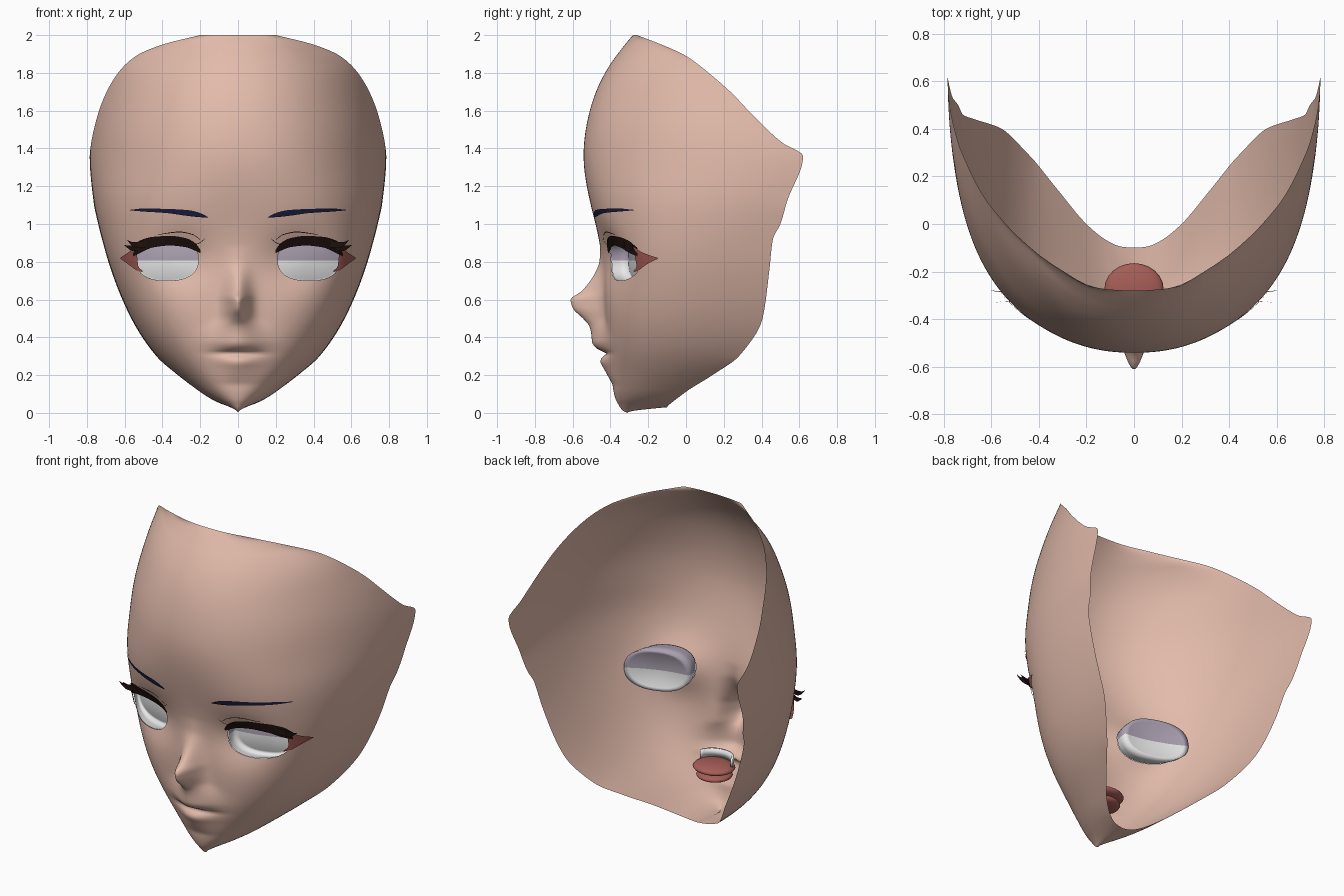
import bpy, bmesh, math
from mathutils import Vector
from mathutils.bvhtree import BVHTree

if "Cube" in bpy.data.objects:
    bpy.data.objects.remove(bpy.data.objects["Cube"])


def material(name, rgb):
    m = bpy.data.materials.new(name)
    m.diffuse_color = (*rgb, 1)
    m.use_nodes = True
    m.node_tree.nodes["Principled BSDF"].inputs["Base Color"].default_value = m.diffuse_color
    return m


SKIN = material("skin", (0.76, 0.495, 0.405))
WHITE = material("eye white", (0.80, 0.80, 0.80))
SHADE = material("eye lavender", (0.40, 0.35, 0.43))
LASH = material("lash brown black", (0.012, 0.005, 0.004))
BROW = material("brow navy", (0.012, 0.012, 0.05))
RED = material("soft red", (0.38, 0.11, 0.095))

# Face sections: height, front y, rim x, rim y, roundness exponent
SECTIONS = [
    (0.00, -.310, .000, -.100, 2.0), (0.01, -.337, .045, -.097, 2.05),
    (0.03, -.362, .085, -.085, 2.1), (0.10, -.385, .185, -.015, 2.25),
    (0.20, -.392, .318, .140, 2.45), (0.30, -.408, .432, .280, 2.7),
    (0.50, -.428, .565, .405, 3.0), (0.75, -.443, .670, .440, 2.95),
    (0.92, -.460, .720, .460, 2.8), (1.00, -.478, .740, .500, 2.7),
    (1.12, -.510, .765, .535, 2.55), (1.36, -.546, .785, .620, 2.22),
    (1.43, -.542, .777, .510, 2.2), (1.58, -.517, .742, .350, 2.15),
    (1.69, -.484, .700, .245, 2.1), (1.80, -.434, .635, .120, 2.1),
    (1.89, -.375, .540, .000, 2.0), (1.95, -.325, .400, -.130, 2.0),
    (2.00, -.280, .200, -.260, 2.0)]
# Nose and lips: height, forward push, half width
FEATURES = [
    (0.15, 0, .10), (0.23, .035, .10), (0.27, .050, .105), (0.295, .038, .11),
    (0.315, .010, .115), (0.335, .054, .115), (0.375, .081, .12),
    (0.42, .081, .11), (0.46, .088, .09), (0.50, .118, .068),
    (0.555, .168, .06), (0.60, .178, .058), (0.64, .122, .06),
    (0.69, .075, .06), (0.75, .035, .06), (0.80, .013, .06), (0.88, 0, .06)]


def curve(keys, t):
    """Smooth monotone interpolation of key rows by their first value."""
    t = min(max(t, keys[0][0]), keys[-1][0])
    i = max(k for k in range(len(keys) - 1) if keys[k][0] <= t)
    h = keys[i + 1][0] - keys[i][0]
    u = (t - keys[i][0]) / h
    out = []
    for c in range(1, len(keys[0])):
        def slope(k):
            k = min(max(k, 0), len(keys) - 2)
            return (keys[k + 1][c] - keys[k][c]) / (keys[k + 1][0] - keys[k][0])

        def tangent(a, b):
            return 2 * a * b / (a + b) if a * b > 0 else 0
        s = slope(i)
        m0 = tangent(slope(i - 1), s) if i else s
        m1 = tangent(s, slope(i + 1))
        p0, p1 = keys[i][c], keys[i + 1][c]
        out.append(p0 * (1 + 2 * u) * (1 - u) ** 2 + m0 * h * u * (1 - u) ** 2
                   + p1 * u * u * (3 - 2 * u) - m1 * h * u * u * (1 - u))
    return out


def relief(x, z):
    d, w = curve(FEATURES, z)
    socket = .06 * math.exp(-((abs(x) - .31) / .17) ** 2 - ((z - .81) / .14) ** 2)
    return socket - d * math.exp(-(x / w) ** 2)


# Eye opening outline
EX, EZ, RX, RZ, EN = .375, .812, .165, .112, 2.4


def eye_radius(x, z):
    return (abs((x - EX) / RX) ** EN + abs((z - EZ) / RZ) ** EN) ** (1 / EN)


def finish(name, bm, mats, mirror=True):
    me = bpy.data.meshes.new(name)
    bm.to_mesh(me)
    bm.free()
    ob = bpy.data.objects.new(name, me)
    bpy.context.collection.objects.link(ob)
    for m in mats:
        me.materials.append(m)
    for p in me.polygons:
        p.use_smooth = True
    if mirror:
        mod = ob.modifiers.new("mirror", 'MIRROR')
        mod.merge_threshold = .0005
    return ob


def grid_faces(bm, rows):
    for a, b in zip(rows, rows[1:]):
        for j in range(len(a) - 1):
            bm.faces.new((a[j], a[j + 1], b[j + 1], b[j]))


# Face shell: half sections from the centre line to the rim, then mirrored
bm = bmesh.new()
ROWS, COLS = 140, 66
pts = []
for i in range(ROWS + 1):
    z = 2 * (i / ROWS) ** 1.15
    yc, a, yr, n = curve(SECTIONS, z)
    end = math.radians(90 - 40 * max(0, (z - 1.36) / .64))

    def arc(p):
        s, c = math.sin(p), max(math.cos(p), 0)
        r = (s ** n + c ** n) ** (-1 / n)
        return r * s, 1 - r * c
    mx, my = arc(end)
    lift = .03 * max(0, 1 - z / .12) ** 2
    row = []
    for j in range(COLS + 1):
        s = (j / COLS) ** 1.2
        px, py = arc(end * s)
        row.append(Vector((a * px / mx, yc + (yr - yc) * py / my, z + lift * s)))
    pts.append(row)
# Even out the sections vertically, keep the rim, then add nose, lips, sockets
for _ in range(2):
    src = [[p.copy() for p in row] for row in pts]
    for i in range(1, ROWS):
        k = min(5, i, ROWS - i)
        for j in range(COLS):
            mean = sum((src[q][j] for q in range(i - k, i + k + 1)), Vector()) / (2 * k + 1)
            w = 1 - (j / COLS) ** 8
            pts[i][j].x += (mean.x - pts[i][j].x) * w
            pts[i][j].y += (mean.y - pts[i][j].y) * w
rows = [[bm.verts.new((p.x, p.y + relief(p.x, p.z), p.z)) for p in row] for row in pts]
grid_faces(bm, rows)
surface = BVHTree.FromBMesh(bm)


def face_y(x, z):
    return surface.ray_cast(Vector((x, -3, z)), Vector((0, 1, 0)))[0].y


# Cut the eye opening and pull its border onto the outline
inside = []
for f in bm.faces:
    c = f.calc_center_median()
    if eye_radius(c.x, c.z) < 1:
        inside.append(f)
bmesh.ops.delete(bm, geom=inside, context='FACES')
for v in bm.verts:
    if v.is_boundary and v.co.x > .1:
        r = eye_radius(v.co.x, v.co.z)
        if r < 1.4:
            x, z = EX + (v.co.x - EX) / r, EZ + (v.co.z - EZ) / r
            v.co = (x, face_y(x, z), z)
finish("face_shell", bm, [SKIN])

# Eyeballs: wider dish behind the opening, upper part lavender
bm = bmesh.new()
rows = []
for k, blend in ((1.0, .02), (1.08, .5), (1.1, 1), (.95, 1), (.7, 1), (.45, 1),
                 (.2, 1), (.02, 1)):
    ring = []
    for j in range(48):
        t = 2 * math.pi * j / 48
        r = k / eye_radius(EX + RX * math.cos(t), EZ + RZ * math.sin(t))
        x, z = EX + RX * r * math.cos(t), EZ + RZ * r * math.sin(t)
        front = face_y(x, z)
        back = max(-.325 + .33 * (x - .21) + .02 * k * k, front + .025)
        ring.append(bm.verts.new((x, front + (back - front) * blend, z)))
    rows.append(ring + ring[:1])
grid_faces(bm, rows)
bm.faces.new(rows[-1][:-1])
bmesh.ops.bisect_plane(bm, geom=bm.verts[:] + bm.edges[:] + bm.faces[:],
                       plane_co=(0, 0, .808), plane_no=(0, 0, 1))
for f in bm.faces:
    f.material_index = int(f.calc_center_median().z > .808)
finish("eyeball", bm, [WHITE, SHADE])


def strip(name, stations, mat, steps=28):
    """Thin plate on the face: x, low z, high z, low lift, high lift."""
    bm = bmesh.new()
    low, mid, high = [], [], []
    x0, x1 = stations[0][0], stations[-1][0]
    for i in range(steps + 1):
        x = x0 + (x1 - x0) * i / steps
        zl, zh, ol, oh = curve(stations, x)
        for line, f in ((low, 0), (mid, .5), (high, 1)):
            z = zl + (zh - zl) * f
            y = face_y(x, z) - (ol + (oh - ol) * f)
            line.append(bm.verts.new((x, y, z)))
    grid_faces(bm, [low, mid, high])
    finish(name, bm, [mat])


# Eyebrows, lashes, lid creases and outer corners
strip("eyebrow", [(.16, 1.034, 1.038, .008, .008), (.20, 1.036, 1.058, .008, .008),
                  (.26, 1.042, 1.073, .008, .008), (.38, 1.058, 1.080, .008, .008),
                  (.50, 1.066, 1.082, .008, .008), (.572, 1.072, 1.075, .008, .008)], BROW)
strip("upper_lash", [(.198, .845, .862, .004, .004), (.225, .858, .898, .004, .004),
                     (.28, .878, .926, .008, .004), (.36, .886, .937, .012, .004),
                     (.45, .876, .932, .014, .004), (.52, .846, .912, .018, .008),
                     (.557, .828, .875, .02, .01)], LASH)
strip("lash_wing", [(.49, .875, .915, .02, .01), (.53, .873, .906, .05, .04),
                    (.56, .884, .905, .08, .075), (.585, .912, .915, .11, .11)], LASH, 12)
strip("lash_wing_outer", [(.52, .855, .895, .02, .01), (.56, .858, .885, .045, .04),
                          (.60, .885, .888, .09, .09)], LASH, 12)
strip("lid_crease", [(.20, .915, .918, .005, .005), (.24, .942, .946, .005, .005),
                     (.31, .955, .960, .005, .005), (.42, .943, .946, .005, .005)], LASH)
strip("inner_crease", [(.175, .922, .924, .005, .005), (.20, .900, .904, .005, .005),
                       (.23, .888, .891, .005, .005)], LASH, 8)
strip("eye_corner", [(.505, .746, .752, .004, .004), (.528, .752, .776, .006, .006),
                     (.540, .757, .876, .012, .012), (.58, .786, .850, .022, .022),
                     (.622, .816, .822, .035, .035)], RED, 24)


# Mouth interior: palate and tongue as flattened balls, teeth as a curved band
def ball(name, centre, radii, mat):
    bm = bmesh.new()
    bmesh.ops.create_uvsphere(bm, u_segments=24, v_segments=10, radius=1)
    for v in bm.verts:
        v.co = [c + r * q for c, r, q in zip(centre, radii, v.co)]
    finish(name, bm, [mat], False)


ball("mouth_lining", (0, -.275, .31), (.125, .11, .03), RED)
ball("tongue", (0, -.28, .26), (.105, .10, .028), RED)
bm = bmesh.new()
rows = []
for z in (.325, .375):
    rows.append([bm.verts.new((.115 * math.sin(t), -.28 - .10 * math.cos(t), z))
                 for t in [math.radians(-80 + 10 * k) for k in range(17)]])
grid_faces(bm, rows)
teeth = finish("upper_teeth", bm, [WHITE], False)
teeth.modifiers.new("thickness", 'SOLIDIFY').thickness = .015
